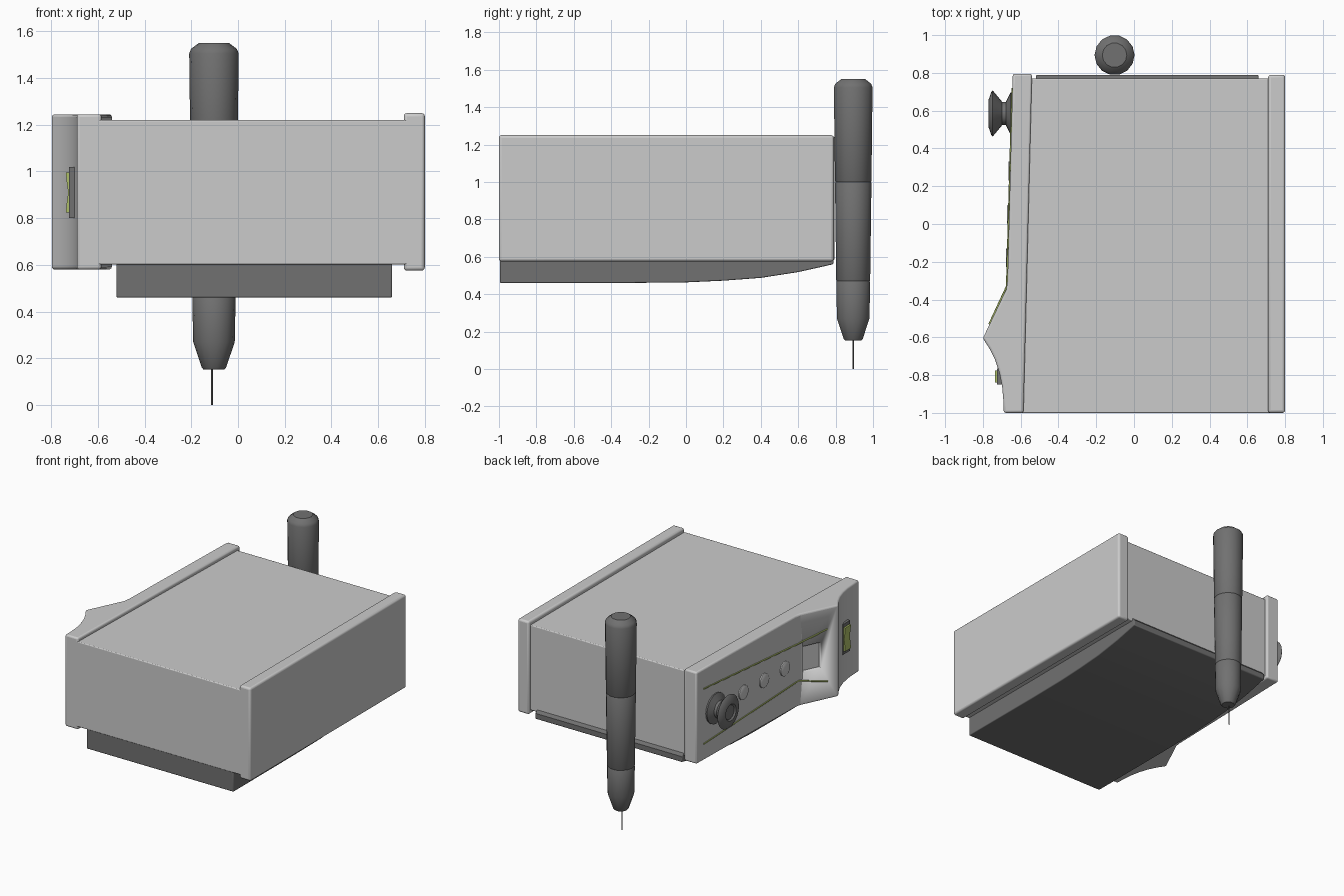
import bpy, bmesh
from math import radians, sin, cos, pi, atan2
from mathutils import Matrix, Vector

if "Cube" in bpy.data.objects:
    bpy.data.objects.remove(bpy.data.objects["Cube"])


def material(name, color):
    m = bpy.data.materials.new(name)
    m.use_nodes = True
    m.diffuse_color = color
    m.node_tree.nodes["Principled BSDF"].inputs["Base Color"].default_value = color
    return m


LIGHT = material("light grey", (0.60, 0.60, 0.60, 1))
DARK = material("dark grey", (0.165, 0.165, 0.165, 1))
GREEN = material("lime green", (0.42, 0.52, 0.14, 1))


def finish(name, bm, mat, bevel=0.0, angle=35):
    bmesh.ops.recalc_face_normals(bm, faces=bm.faces)
    mesh = bpy.data.meshes.new(name)
    bm.to_mesh(mesh)
    bm.free()
    ob = bpy.data.objects.new(name, mesh)
    bpy.context.collection.objects.link(ob)
    mesh.materials.append(mat)
    bpy.ops.object.select_all(action="DESELECT")
    ob.select_set(True)
    bpy.context.view_layer.objects.active = ob
    bpy.ops.object.shade_smooth_by_angle(angle=radians(angle))
    if bevel:
        mod = ob.modifiers.new("rounded edges", "BEVEL")
        mod.width = bevel
        mod.segments = 3
        mod.limit_method = "ANGLE"
        mod.angle_limit = radians(50)
    return ob


def prism(name, outline, axis, lo, hi, mat, bevel=0.0):
    """Extrude a 2D outline along an axis from lo to hi."""
    bm = bmesh.new()
    place = {"x": lambda a, b: (lo, a, b),
             "y": lambda a, b: (a, lo, b),
             "z": lambda a, b: (a, b, lo)}[axis]
    face = bm.faces.new([bm.verts.new(place(a, b)) for a, b in outline])
    step = Vector([(hi - lo) if axis == k else 0 for k in "xyz"])
    top = bmesh.ops.extrude_face_region(bm, geom=[face])["geom"]
    bmesh.ops.translate(bm, vec=step,
                        verts=[v for v in top if isinstance(v, bmesh.types.BMVert)])
    return finish(name, bm, mat, bevel)


def box(name, x, y, z, mat, bevel=0.0):
    outline = [(x[0], y[0]), (x[1], y[0]), (x[1], y[1]), (x[0], y[1])]
    return prism(name, outline, "z", z[0], z[1], mat, bevel)


def lathe(name, profile, matrix, mat, sides=16):
    """Revolve (radius, height) points around z, then place them."""
    bm = bmesh.new()
    rings = [[bm.verts.new((r * cos(2 * pi * i / sides), r * sin(2 * pi * i / sides), h))
              for i in range(sides)] for r, h in profile]
    for a, b in zip(rings, rings[1:]):
        for i in range(sides):
            j = (i + 1) % sides
            bm.faces.new((a[i], a[j], b[j], b[i]))
    bm.faces.new(rings[0])
    bm.faces.new(rings[-1])
    bmesh.ops.transform(bm, matrix=matrix, verts=bm.verts)
    return finish(name, bm, mat)


MID = 0.91   # height of the controls
OUTWARD = Matrix.Rotation(radians(-90), 4, "Y")   # turns +z to -x

# Main case and plain side cheek
box("case_body", (-0.62, 0.73), (-1, 0.77), (0.602, 1.22), LIGHT, 0.006)
box("left_side_cheek", (0.71, 0.8), (-1, 0.79), (0.575, 1.25), LIGHT, 0.014)

# Control cheek with the pointed bulge
panel = prism("control_side_cheek",
              [(-0.585, -1), (-0.54, 0.795), (-0.642, 0.795), (-0.652, 0.4),
               (-0.67, -0.3), (-0.676, -0.345), (-0.8, -0.605), (-0.765, -0.66),
               (-0.735, -0.72), (-0.712, -0.79), (-0.698, -0.86), (-0.692, -0.93),
               (-0.69, -1)],
              "z", 0.58, 1.245, LIGHT, 0.012)

# Square recess cut into the slope of the bulge
slope = atan2(-0.26, -0.124)
bm = bmesh.new()
bmesh.ops.create_cube(bm, size=1)
bmesh.ops.transform(bm, verts=bm.verts,
                    matrix=Matrix.Translation((-0.715, -0.425, MID))
                    @ Matrix.Rotation(slope, 4, "Z") @ Matrix.Diagonal((0.14, 0.06, 0.19, 1)))
cutter = finish("recess_cutter", bm, LIGHT)
cutter.hide_render = True
cutter.hide_set(True)
cut = panel.modifiers.new("square recess", "BOOLEAN")
cut.operation = "DIFFERENCE"
cut.object = cutter

# Lime trim lines framing the controls
for name, side in (("upper_trim", 1), ("lower_trim", -1)):
    curve = bpy.data.curves.new(name, "CURVE")
    curve.dimensions = "3D"
    curve.bevel_depth = 0.005
    curve.bevel_resolution = 1
    curve.use_fill_caps = True
    spline = curve.splines.new("POLY")
    path = [(-0.644, 0.72, 0.2), (-0.673, -0.33, 0.135), (-0.766, -0.53, 0.19)]
    spline.points.add(len(path) - 1)
    for p, (x, y, h) in zip(spline.points, path):
        p.co = (x, y, MID - 0.01 + side * h, 1)
    curve.materials.append(GREEN)
    bpy.context.collection.objects.link(bpy.data.objects.new(name, curve))

# Spool-shaped knob
lathe("control_knob",
      [(0.11, 0.0), (0.11, 0.012), (0.062, 0.035), (0.062, 0.055), (0.122, 0.105),
       (0.115, 0.112), (0.07, 0.128), (0.06, 0.128), (0.05, 0.118)],
      Matrix.Translation((-0.643, 0.585, MID)) @ OUTWARD, DARK, 20)

# Row of flat round buttons
for i, y in enumerate((0.28, 0.05, -0.18)):
    x = -0.655 - (0.4 - y) * 0.026
    lathe(f"round_button_{i + 1}", [(0.052, -0.02), (0.052, 0.004), (0.047, 0.007)],
          Matrix.Translation((x, y, MID)) @ OUTWARD, LIGHT, 24)

# Rocker switch with a dipped face
box("switch_frame", (-0.724, -0.69), (-0.85, -0.765), (0.8, 1.02), DARK)
prism("rocker_switch",
      [(-0.69, 0.825), (-0.737, 0.825), (-0.734, 0.86), (-0.727, 0.91),
       (-0.734, 0.96), (-0.737, 0.995), (-0.69, 0.995)],
      "y", -0.84, -0.775, GREEN)

# Underside tray, sweeping up toward the back
prism("base_tray",
      [(-0.995, 0.63), (-0.995, 0.46), (-0.3, 0.46), (0, 0.463), (0.2, 0.472),
       (0.4, 0.487), (0.6, 0.518), (0.788, 0.56), (0.788, 0.6), (0.76, 0.63)],
      "x", -0.52, 0.66, DARK, 0.006)

# Antenna with two thin seams, and its needle tip
lathe("antenna",
      [(0.045, 0.152), (0.052, 0.16), (0.089, 0.27), (0.093, 0.465), (0.09, 0.47),
       (0.093, 0.475), (0.1, 0.995), (0.097, 1.0), (0.1, 1.005), (0.106, 1.505),
       (0.098, 1.525), (0.065, 1.55)],
      Matrix.Translation((-0.103, 0.894, 0)), DARK, 14)
lathe("antenna_needle", [(0.004, 0), (0.004, 0.16)],
      Matrix.Translation((-0.112, 0.894, 0)), DARK, 8)
